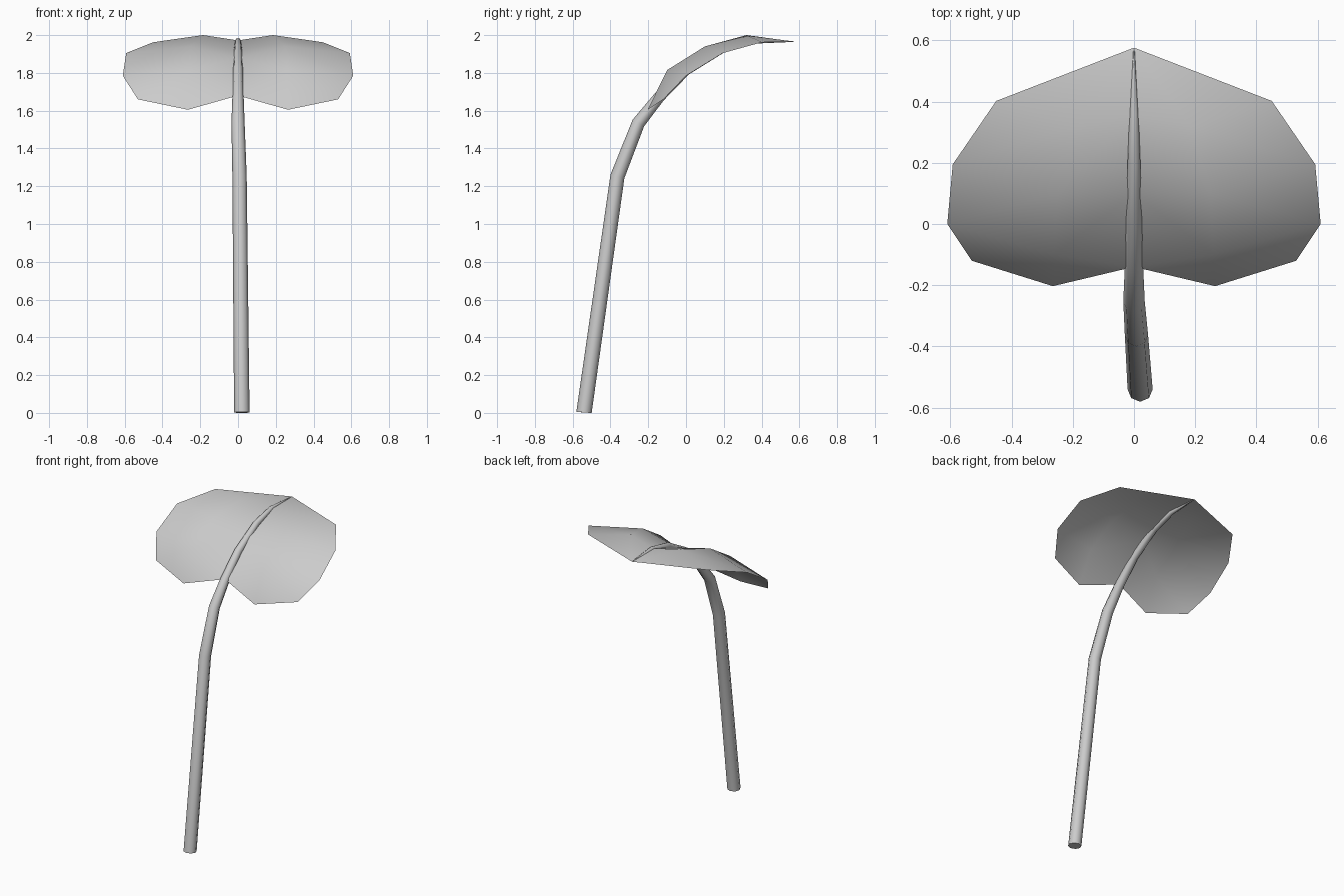
import bpy, bmesh, math
from mathutils import Vector

if "Cube" in bpy.data.objects:
    bpy.data.objects.remove(bpy.data.objects["Cube"])


def finish(name, bm, angle):
    mesh = bpy.data.meshes.new(name)
    bm.to_mesh(mesh)
    bm.free()
    obj = bpy.data.objects.new(name, mesh)
    bpy.context.collection.objects.link(obj)
    bpy.ops.object.select_all(action='DESELECT')
    obj.select_set(True)
    bpy.context.view_layer.objects.active = obj
    bpy.ops.object.shade_smooth_by_angle(angle=math.radians(angle))
    return obj


# Stem: tapered tube swept along a bending path (x, y, z, radius)
path = [(0.02, -0.54, 0.005, 0.041), (0.008, -0.363, 1.252, 0.038),
        (0, -0.252, 1.535, 0.035), (0, -0.14, 1.675, 0.030),
        (0, 0.0, 1.813, 0.026), (0, 0.195, 1.928, 0.021),
        (0, 0.36, 1.97, 0.015), (0, 0.57, 1.966, 0.002)]
SIDES = 8
bm = bmesh.new()
rings = []
for i, p in enumerate(path):
    c = Vector(p[:3])
    a = Vector(path[max(i - 1, 0)][:3])
    b = Vector(path[min(i + 1, len(path) - 1)][:3])
    t = ((c - a).normalized() + (b - c).normalized()).normalized()
    v = t.cross(Vector((1, 0, 0))).normalized()
    u = v.cross(t)
    rings.append([bm.verts.new(c + p[3] * (u * math.cos(k * math.tau / SIDES)
                                           + v * math.sin(k * math.tau / SIDES)))
                  for k in range(SIDES)])
for r, s in zip(rings, rings[1:]):
    for k in range(SIDES):
        n = (k + 1) % SIDES
        bm.faces.new((r[k], r[n], s[n], s[k]))
bm.faces.new(rings[0])
bm.faces.new(rings[-1])
for v in rings[0]:
    v.co.z = max(v.co.z * 0.5, 0)
bmesh.ops.recalc_face_normals(bm, faces=bm.faces)
finish("stem", bm, 60)

# Leaf: half blade of midrib, raised ridge and outer edge, mirrored
pts = {
    "tip": (0, 0.576, 1.965), "m1": (0, 0.36, 1.972), "m2": (0, 0.1, 1.878), "m3": (0, -0.14, 1.68),
    "r1": (0.185, 0.32, 2.0), "r2": (0.25, 0.1, 1.94), "r3": (0.26, -0.1, 1.815),
    "e1": (0.45, 0.402, 1.962), "e2": (0.592, 0.195, 1.905), "e3": (0.61, 0, 1.785),
    "e4": (0.53, -0.12, 1.66), "e5": (0.265, -0.203, 1.605)}
faces = ["tip m1 r1 e1", "m1 m2 r2 r1", "r1 r2 e2 e1", "m2 m3 r3 r2",
         "r2 r3 e3 e2", "r3 e4 e3", "m3 e5 r3", "r3 e5 e4"]
bm = bmesh.new()
vs = {k: bm.verts.new(p) for k, p in pts.items()}
for f in faces:
    bm.faces.new([vs[k] for k in f.split()])
leaf = finish("leaf", bm, 70)
mirror = leaf.modifiers.new("mirror", 'MIRROR')
mirror.use_clip = True
